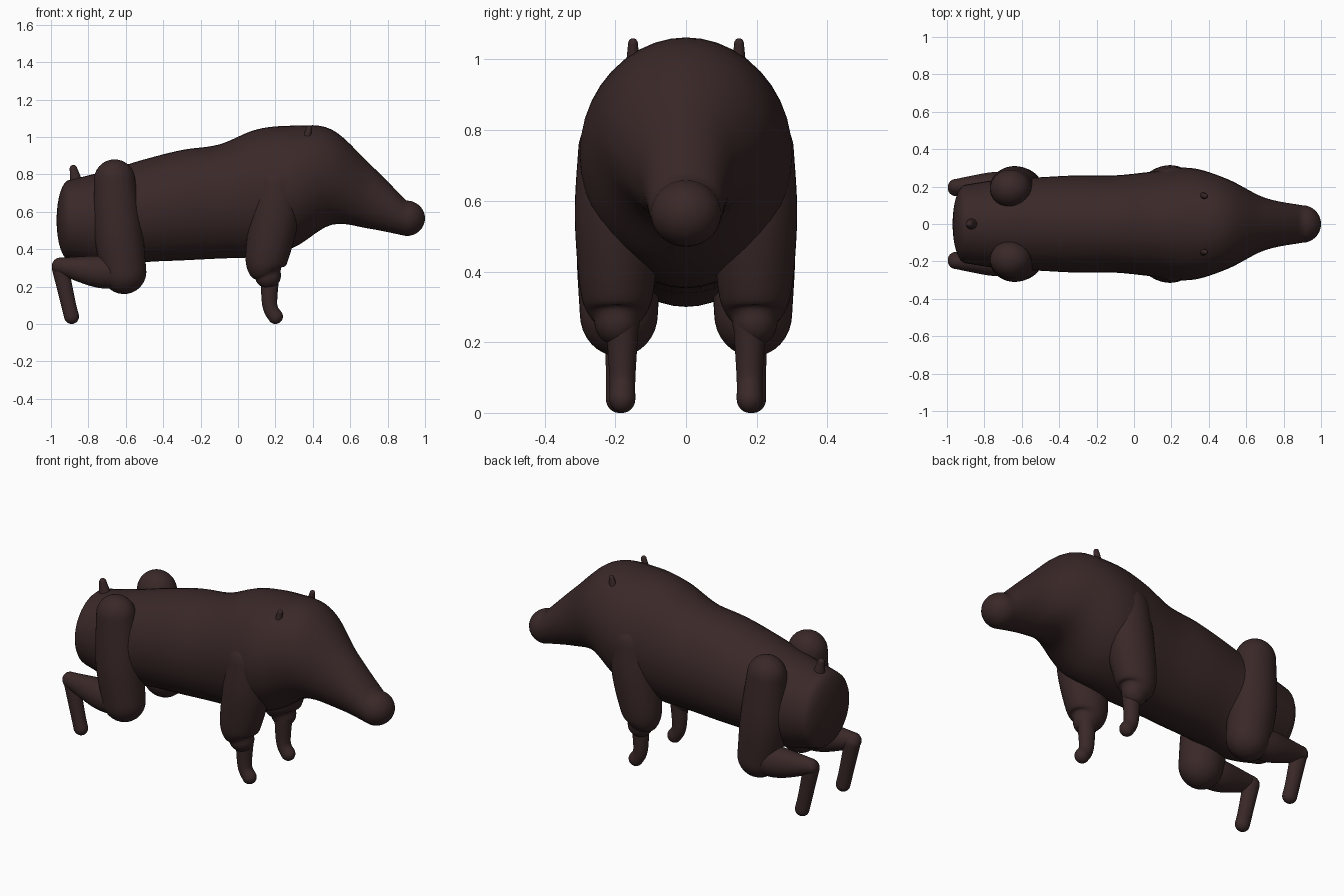
import bpy
import bmesh
import math
from mathutils import Vector

default_cube = bpy.data.objects.get("Cube")
if default_cube:
    bpy.data.objects.remove(default_cube, do_unlink=True)

# Single dark brown hide colour
hide = bpy.data.materials.new("dark brown hide")
hide.use_nodes = True
colour = (0.042, 0.021, 0.021, 1)
hide.diffuse_color = colour
shader = hide.node_tree.nodes["Principled BSDF"]
shader.inputs["Base Color"].default_value = colour
shader.inputs["Roughness"].default_value = 0.8


def smooth_rows(rows, steps=6):
    """Catmull-Rom interpolation between the given sections."""
    result = []
    last = len(rows) - 1
    for i in range(last):
        before, start = rows[max(i - 1, 0)], rows[i]
        end, after = rows[i + 1], rows[min(i + 2, last)]
        for s in range(steps):
            t = s / steps
            result.append([
                q + t * (r - p) / 2
                + t * t * (p - 2.5 * q + 2 * r - u / 2)
                + t ** 3 * (3 * (q - r) + u - p) / 2
                for p, q, r, u in zip(before, start, end, after)])
    result.append(list(rows[last]))
    return result


def round_end(section, reach, steps=8):
    """Sections shrinking along a quarter ellipse to close an end."""
    centre, facing, wide, deep = section
    result = []
    for s in range(1, steps + 1):
        angle = math.pi / 2 * s / steps
        shrink = max(math.cos(angle), 0.01)
        result.append((centre + facing * reach * math.sin(angle),
                       facing, wide * shrink, deep * shrink))
    return result


def loft(name, rows, axis=None, reach=None, sides=40):
    """Skin oval sections (x, y, z, half width, half depth) with rounded ends."""
    rows = smooth_rows(rows)
    centres = [Vector(row[:3]) for row in rows]
    sections = []
    for i, (centre, row) in enumerate(zip(centres, rows)):
        ahead = centres[min(i + 1, len(rows) - 1)]
        behind = centres[max(i - 1, 0)]
        facing = axis or (ahead - behind).normalized()
        sections.append((centre, facing, row[3], row[4]))
    first, last = sections[0], sections[-1]
    start_reach, end_reach = reach or (first[3], last[3])
    sections = (round_end(first, -start_reach)[::-1] + sections
                + round_end(last, end_reach))

    bm = bmesh.new()
    across = Vector((0, 1, 0))
    rings = []
    for centre, facing, wide, deep in sections:
        depth = facing.cross(across).normalized()
        angles = [math.tau * k / sides for k in range(sides)]
        rings.append([bm.verts.new(centre + across * wide * math.cos(a)
                                   + depth * deep * math.sin(a)) for a in angles])
    for lower, upper in zip(rings, rings[1:]):
        for k in range(sides):
            n = (k + 1) % sides
            bm.faces.new((lower[k], lower[n], upper[n], upper[k]))
    bm.faces.new(rings[0])
    bm.faces.new(rings[-1])
    bmesh.ops.recalc_face_normals(bm, faces=bm.faces)
    for face in bm.faces:
        face.smooth = True
    mesh = bpy.data.meshes.new(name)
    bm.to_mesh(mesh)
    bm.free()
    mesh.materials.append(hide)
    obj = bpy.data.objects.new(name, mesh)
    bpy.context.collection.objects.link(obj)


def limb(name, y, points):
    """Tapering tube along (x, z, radius) points, slightly narrower than deep."""
    loft(name, [(x, y, z, radius * 0.92, radius) for x, z, radius in points])


# Torso, neck and head: top, bottom and half width at even steps from rump to snout
outline = [
    (.77, .34, .21), (.82, .3, .24), (.88, .33, .25), (.93, .34, .26),
    (.96, .35, .26), (1.04, .36, .28), (1.06, .41, .3), (1.04, .53, .24),
    (.86, .51, .14), (.66, .47, .1),
]
loft("body_and_head",
     [(0.2 * i - 0.9, 0, (top + low) / 2, wide, (top - low) / 2)
      for i, (top, low, wide) in enumerate(outline)],
     axis=Vector((1, 0, 0)), reach=(0.07, 0.1))

# Short upright tail
limb("tail", 0, [(-.86, .72, .04), (-.87, .78, .03), (-.88, .83, .02)])

# Paired parts, from the spine outward and downward
paired_parts = {
    "ear": (.15, [(.37, 1, .02), (.38, 1.045, .015)]),
    "upper_foreleg": (.195, [(.21, .74, .12), (.19, .55, .13),
                             (.15, .33, .11), (.16, .26, .07)]),
    "lower_foreleg": (.18, [(.17, .25, .05), (.17, .1, .04), (.2, .04, .04)]),
    "thigh": (.19, [(-.66, .77, .11), (-.64, .5, .13), (-.61, .28, .12)]),
    "shank": (.2, [(-.6, .27, .08), (-.75, .28, .085), (-.95, .31, .045)]),
    "hind_foot": (.19, [(-.95, .3, .045), (-.91, .12, .04), (-.89, .04, .04)]),
}
for part, (y, points) in paired_parts.items():
    limb("left_" + part, y, points)
    limb("right_" + part, -y, points)
